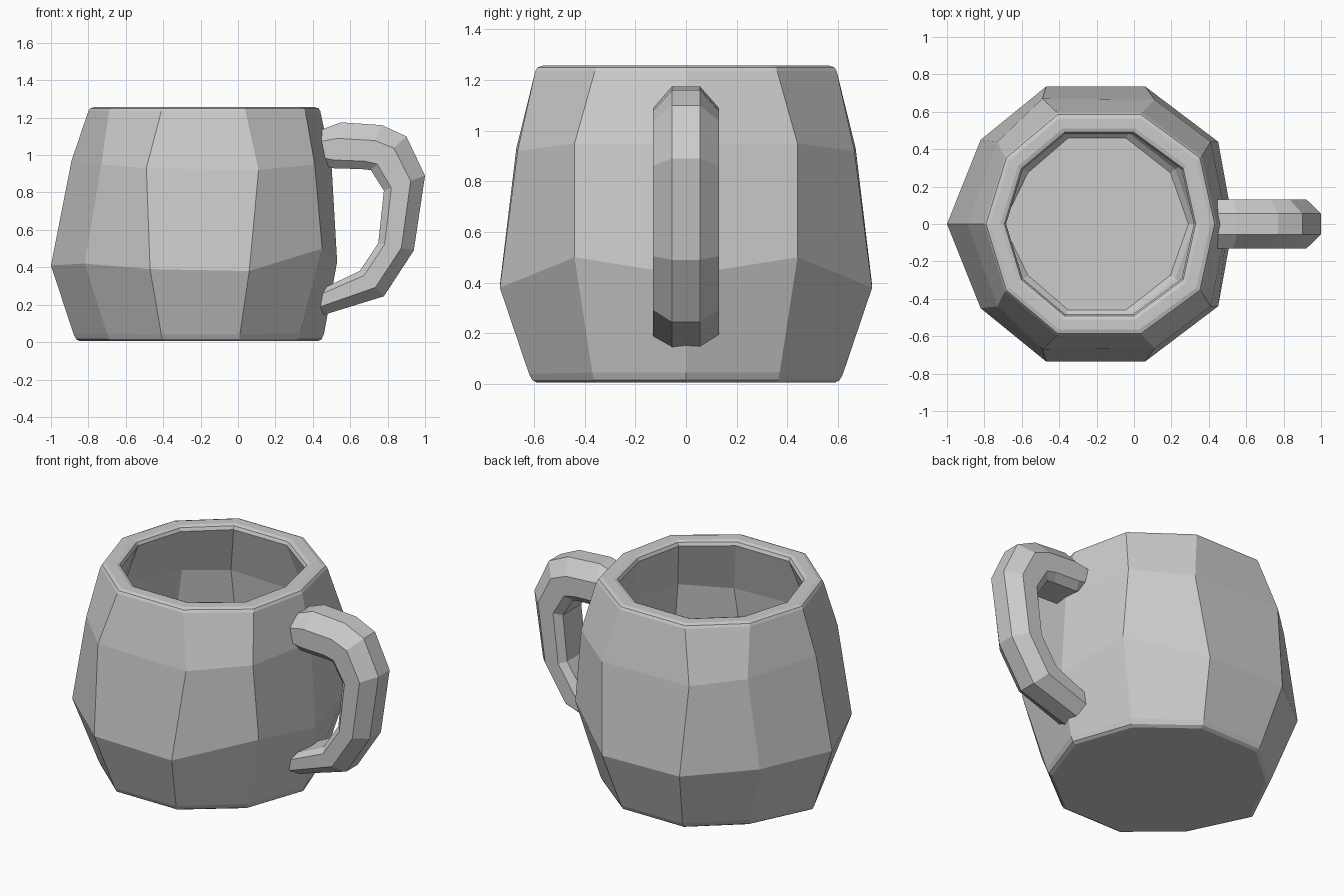
import bpy, bmesh
from mathutils import Vector

cube = bpy.data.objects.get("Cube")
if cube:
    bpy.data.objects.remove(cube)

clay = bpy.data.materials.new("grey clay")
clay.use_nodes = True
clay.diffuse_color = (0.6, 0.6, 0.6, 1)
clay.node_tree.nodes["Principled BSDF"].inputs["Base Color"].default_value = (0.6, 0.6, 0.6, 1)

CENTRE = -0.19


def mirror_ring(half):
    """Complete a half outline (+x end to -x end) across the y axis."""
    return half + [(x, -y, z) for x, y, z in half[-2:0:-1]]


def resized(half, scale, z=None):
    """Scale an outline about the cup's axis, optionally flattening it at z."""
    return [(CENTRE + (x - CENTRE) * scale, y * scale, h if z is None else z)
            for x, y, h in half]


def loft(name, rings):
    """Skin a stack of equal rings and cap both ends."""
    bm = bmesh.new()
    loops = [[bm.verts.new(p) for p in ring] for ring in rings]
    n = len(loops[0])
    for a, b in zip(loops, loops[1:]):
        for i in range(n):
            j = (i + 1) % n
            bm.faces.new((a[i], a[j], b[j], b[i]))
    bm.faces.new(loops[0][::-1])
    bm.faces.new(loops[-1])
    bmesh.ops.recalc_face_normals(bm, faces=bm.faces)
    mesh = bpy.data.meshes.new(name)
    bm.to_mesh(mesh)
    bm.free()
    mesh.materials.append(clay)
    obj = bpy.data.objects.new(name, mesh)
    bpy.context.collection.objects.link(obj)
    return obj


# Cup outlines: foot, belly, shoulder and rim
foot = [(.46, 0, .045), (.33, .37, .045), (.01, .62, .04),
        (-.41, .62, .04), (-.70, .37, .045), (-.88, 0, .045)]
belly = [(.53, 0, .43), (.45, .44, .50), (.06, .735, .38),
         (-.47, .735, .39), (-.82, .45, .42), (-1, 0, .41)]
shoulder = [(.50, 0, .95), (.41, .44, .95), (.11, .665, .92),
            (-.49, .67, .93), (-.73, .44, .95), (-.89, 0, .97)]
rim = [(.44, 0, 1.235), (.36, .36, 1.235), (.04, .595, 1.235),
       (-.41, .595, 1.235), (-.69, .36, 1.235), (-.80, 0, 1.235)]

# Cup: up the outside, over the rounded lip, down the inside to the floor
cup_sections = [
    resized(foot, .95, .005), resized(foot, .98, .016), foot, belly, shoulder, rim,
    resized(rim, .985, 1.25), resized(rim, .95, 1.257),
    resized(rim, .86, 1.257), resized(rim, .825, 1.25), resized(rim, .81, 1.23),
    resized(shoulder, .84), resized(belly, .84),
    resized(foot, .79, .16), resized(foot, .74, .13),
]
loft("cup", [mirror_ring(s) for s in cup_sections])

# Handle: matching outer and inner points along its bend
outer = [(.43, 1.13), (.55, 1.175), (.77, 1.16), (.90, 1.10),
         (1.0, .89), (.94, .49), (.78, .245), (.44, .14)]
inner = [(.43, .96), (.50, .93), (.66, .925), (.71, .92),
         (.78, .81), (.75, .53), (.65, .38), (.44, .28)]
# Chamfered cross-section: half width and depth from the outer face
section = [(.055, 0), (.13, .35), (.13, .82), (.09, 1)]
section += [(-w, d) for w, d in reversed(section)]

handle_rings = []
for o, i in zip(outer, inner):
    o, i = Vector((o[0], 0, o[1])), Vector((i[0], 0, i[1]))
    handle_rings.append([o.lerp(i, d) + Vector((0, w, 0)) for w, d in section])
loft("handle", handle_rings)
